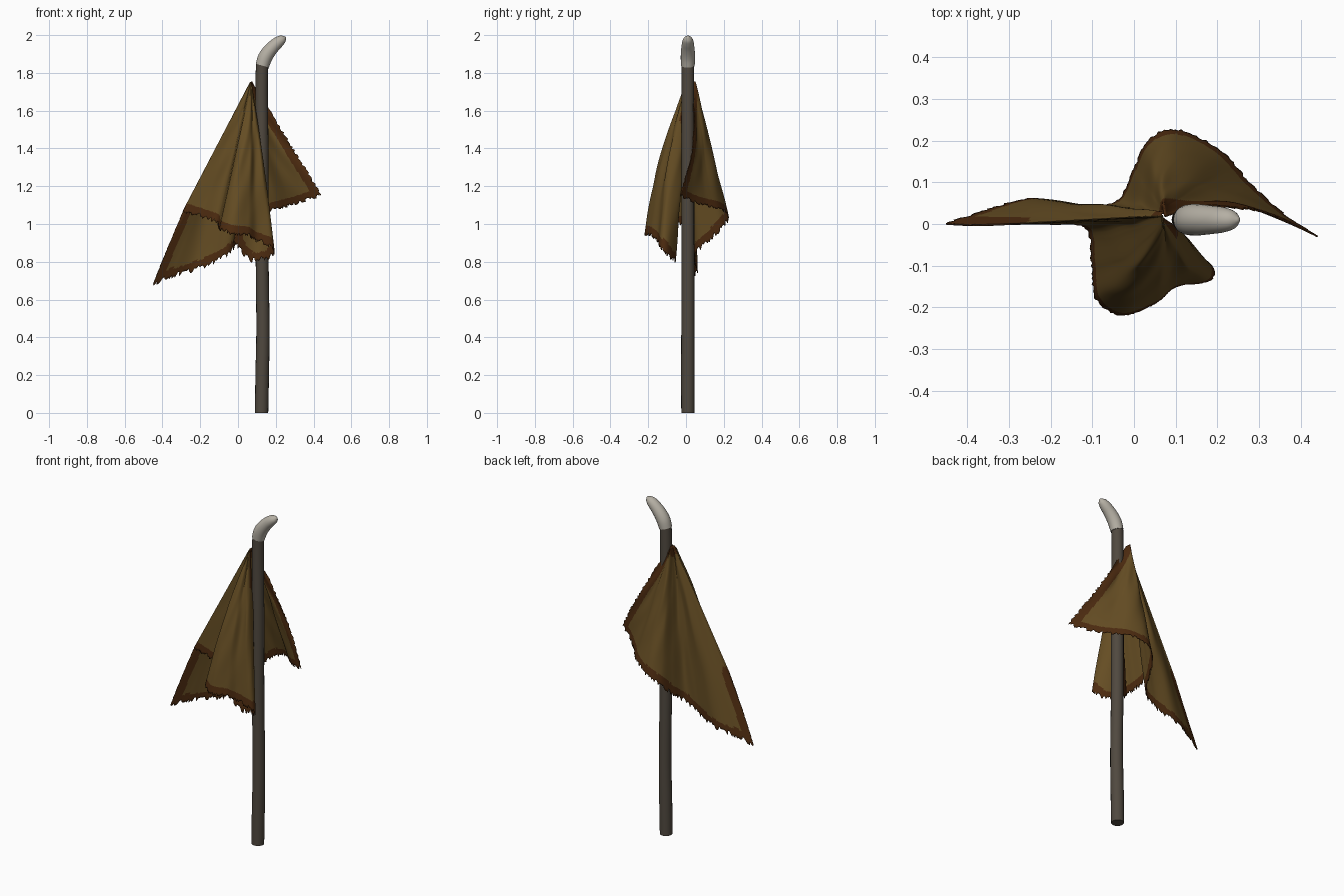
import bpy, bmesh, math, random
from mathutils import Vector as V
from mathutils.kdtree import KDTree

if "Cube" in bpy.data.objects:
    bpy.data.objects.remove(bpy.data.objects["Cube"])

random.seed(4)


def material(name, rgb):
    m = bpy.data.materials.new(name)
    m.diffuse_color = (*rgb, 1)
    m.use_nodes = True
    m.node_tree.nodes["Principled BSDF"].inputs["Base Color"].default_value = m.diffuse_color
    return m


WOOD = material("dark wood", (0.080, 0.066, 0.050))
BONE = material("bone", (0.46, 0.43, 0.37))
CLOTH = material("brown cloth", (0.130, 0.074, 0.017))
TRIM = material("dark trim", (0.074, 0.024, 0.005))


def finish(name, bm, mats, angle=60):
    me = bpy.data.meshes.new(name)
    bm.to_mesh(me)
    bm.free()
    ob = bpy.data.objects.new(name, me)
    bpy.context.collection.objects.link(ob)
    for m in mats:
        me.materials.append(m)
    bpy.ops.object.select_all(action='DESELECT')
    ob.select_set(True)
    bpy.context.view_layer.objects.active = ob
    bpy.ops.object.shade_smooth_by_angle(angle=math.radians(angle))
    return ob


def catmull(pts, n):
    """Smooth curve through pts (tuples of any length), n steps per span."""
    pts = [V(p) for p in pts]
    out = []
    for i in range(len(pts) - 1):
        a, b, c, d = pts[max(i - 1, 0)], pts[i], pts[i + 1], pts[min(i + 2, len(pts) - 1)]
        for k in range(n):
            t = k / n
            out.append(0.5 * (2 * b + (c - a) * t + (2 * a - 5 * b + 4 * c - d) * t * t
                              + (3 * b - a - 3 * c + d) * t ** 3))
    return out + [pts[-1]]


def tube(name, path, mat, sides, n):
    """Round tube along (x, z, radius) points in the plane y = 0.01."""
    p = catmull([(x, 0.01, z, r) for x, z, r in path], n)
    bm = bmesh.new()
    rings = []
    for i, q in enumerate(p):
        d = (p[min(i + 1, len(p) - 1)] - p[max(i - 1, 0)]).xyz.normalized()
        side = V((0, 1, 0))
        up = d.cross(side)
        rings.append([bm.verts.new(q.xyz + q.w * (side * math.cos(a) + up * math.sin(a)))
                      for a in (2 * math.pi * k / sides for k in range(sides))])
    for a, b in zip(rings, rings[1:]):
        for k in range(sides):
            bm.faces.new((a[k], a[(k + 1) % sides], b[(k + 1) % sides], b[k]))
    bm.faces.new(rings[0])
    bm.faces.new(rings[-1])
    bmesh.ops.recalc_face_normals(bm, faces=bm.faces)
    return finish(name, bm, [mat])


# Pole and curved bone tip
tube("pole", [(0.125, 0, 0.035), (0.128, 0.2, 0.036), (0.132, 0.45, 0.035), (0.127, 0.9, 0.034),
              (0.127, 1.4, 0.034), (0.125, 1.7, 0.033), (0.128, 1.85, 0.033)], WOOD, 16, 4)
tube("bone_tip", [(0.129, 1.838, 0.036), (0.141, 1.876, 0.038), (0.160, 1.908, 0.037),
                  (0.186, 1.938, 0.034), (0.215, 1.964, 0.030), (0.238, 1.980, 0.021),
                  (0.252, 1.990, 0.004)], BONE, 20, 4)

# Cloth: a square hung by one corner; its two lower hems, right corner > left corner > inner corner
hem_back = [(0.44, -0.03, 1.15), (0.36, 0.022, 1.125), (0.28, 0.095, 1.10), (0.20, 0.18, 1.08),
            (0.10, 0.225, 1.04), (0.035, 0.20, 0.99), (0.00, 0.13, 0.92), (-0.04, 0.055, 0.85),
            (-0.12, 0.045, 0.80), (-0.25, 0.06, 0.75), (-0.36, 0.03, 0.72), (-0.45, 0.0, 0.68)]
hem_side = [(-0.45, 0.0, 0.68), (-0.37, -0.003, 0.88), (-0.29, 0.0, 1.07)]
hem_front = [(-0.29, 0.0, 1.07), (-0.2, 0.0, 1.04), (-0.115, -0.01, 1.01),
             (-0.10, -0.10, 0.98), (-0.09, -0.18, 0.97), (-0.03, -0.217, 0.95),
             (0.05, -0.19, 0.94), (0.10, -0.15, 0.91), (0.18, -0.135, 0.88),
             (0.185, -0.10, 0.84), (0.12, -0.06, 0.81), (0.05, -0.06, 0.82), (-0.02, -0.09, 0.91)]
STEP, ROWS, TRIM_W = 14, 70, 0.043
back, side, front = (catmull(h, STEP) for h in (hem_back, hem_side, hem_front))
hem = back + side[1:] + front[1:]
i_corner, i_fold = len(back) - 1, len(back) + len(side) - 2
i_return = len(hem) - 1 - 4 * STEP  # where the front lobe turns back inside


def cloth_point(i, t):
    """Point on the line from the hanging corner (t=0) to hem sample i (t=1)."""
    h = hem[i]
    top = V((0.07, 0.02 + 0.12 * h.y, 1.76 + 0.15 * min(h.y, 0)))
    p = top.lerp(h, t)
    bow = math.sin(math.pi * t)
    p.y += 0.048 * bow * max(0, 1 - i / 35)
    if h.y < -0.03 and i > i_fold:
        inside = max(0, min(1, (i - i_return) / (2 * STEP)))
        p.y -= 0.03 * bow * min(1, -h.y / 0.1) * (1 - inside)
        p.x += 0.02 * bow * inside
    # soft wrinkles, none along the folded edge
    calm = min(1, abs(i - i_corner) / 30) if i < i_corner else min(1, max(0, i - i_fold) / 30)
    p.y += 0.005 * calm * bow * math.sin(i * 0.24 + 5 * t) * math.sin(9 * t + i * 0.035)
    return p


bm = bmesh.new()
grid = []
for i in range(len(hem)):
    torn = random.uniform(-0.018, 0.014)
    tips = 0 if i in (0, i_corner) else 1
    grid.append([])
    for r in range(ROWS + 1):
        t = 0.01 + 0.99 * r / ROWS
        t += tips * torn * max(0, (t - 0.93) / 0.07)
        grid[-1].append(bm.verts.new(cloth_point(i, t)))

# Ragged free side edges
for edge, inner in ((grid[0], grid[2]), (grid[-1], grid[-3])):
    for v, w in zip(edge[4:-1], inner[4:-1]):
        v.co += (v.co - w.co).normalized() * random.uniform(-0.005, 0.009)


# Border samples used to find the trim on the back and the front of the fold
def tree(points):
    kd = KDTree(len(points))
    for k, p in enumerate(points):
        kd.insert(p, k)
    kd.balance()
    return kd


def free_edge(i):
    return [cloth_point(i, k / 150) for k in range(151)]


trees = (tree(hem[:i_fold + 1] + free_edge(0)),
         tree(hem[i_corner:i_return + STEP]),
         tree(hem[i_return:] + free_edge(len(hem) - 1)))
for i in range(len(hem) - 1):
    kd = trees[0 if i < i_corner else 1 if i < i_return + STEP // 2 else 2]
    for r in range(ROWS):
        f = bm.faces.new((grid[i][r], grid[i + 1][r], grid[i + 1][r + 1], grid[i][r + 1]))
        near = kd.find(f.calc_center_median())[2]
        f.material_index = 1 if near < TRIM_W else 0

cloth = finish("hanging_cloth", bm, [CLOTH, TRIM], 80)
mod = cloth.modifiers.new("thickness", 'SOLIDIFY')
mod.thickness = 0.004
mod.offset = 0
